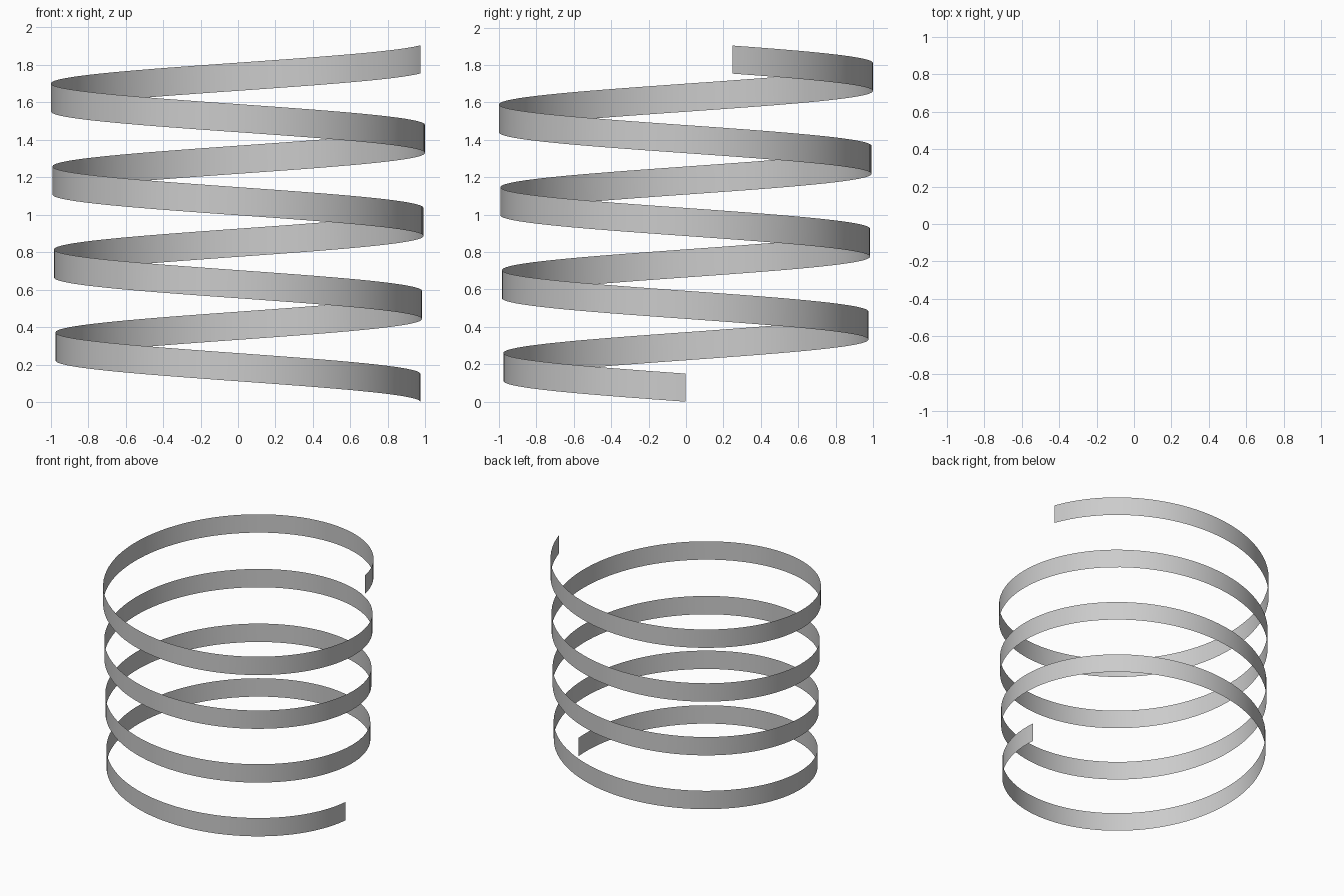
import bpy, bmesh
from math import cos, sin, tau

if "Cube" in bpy.data.objects:
    bpy.data.objects.remove(bpy.data.objects["Cube"])

TURNS = 3.96          # clockwise seen from above
RISE = 1.754          # climb of the lower edge
WIDTH = 0.15          # upright ribbon height
STEPS = 380
CX, CY = 0.002, -0.002

# Paper-thin ribbon wound into a slightly widening spiral
bm = bmesh.new()
previous = None
for i in range(STEPS + 1):
    f = i / STEPS
    t = f * TURNS
    r = 0.972 + 0.008 * t
    x, y, z = CX + r * cos(tau * t), CY - r * sin(tau * t), RISE * f
    pair = (bm.verts.new((x, y, z)), bm.verts.new((x, y, z + WIDTH)))
    if previous:
        face = bm.faces.new((previous[0], previous[1], pair[1], pair[0]))
        face.smooth = True
    previous = pair

mesh = bpy.data.meshes.new("spiral_ribbon")
bm.to_mesh(mesh)
bm.free()
ribbon = bpy.data.objects.new("spiral_ribbon", mesh)
bpy.context.collection.objects.link(ribbon)
